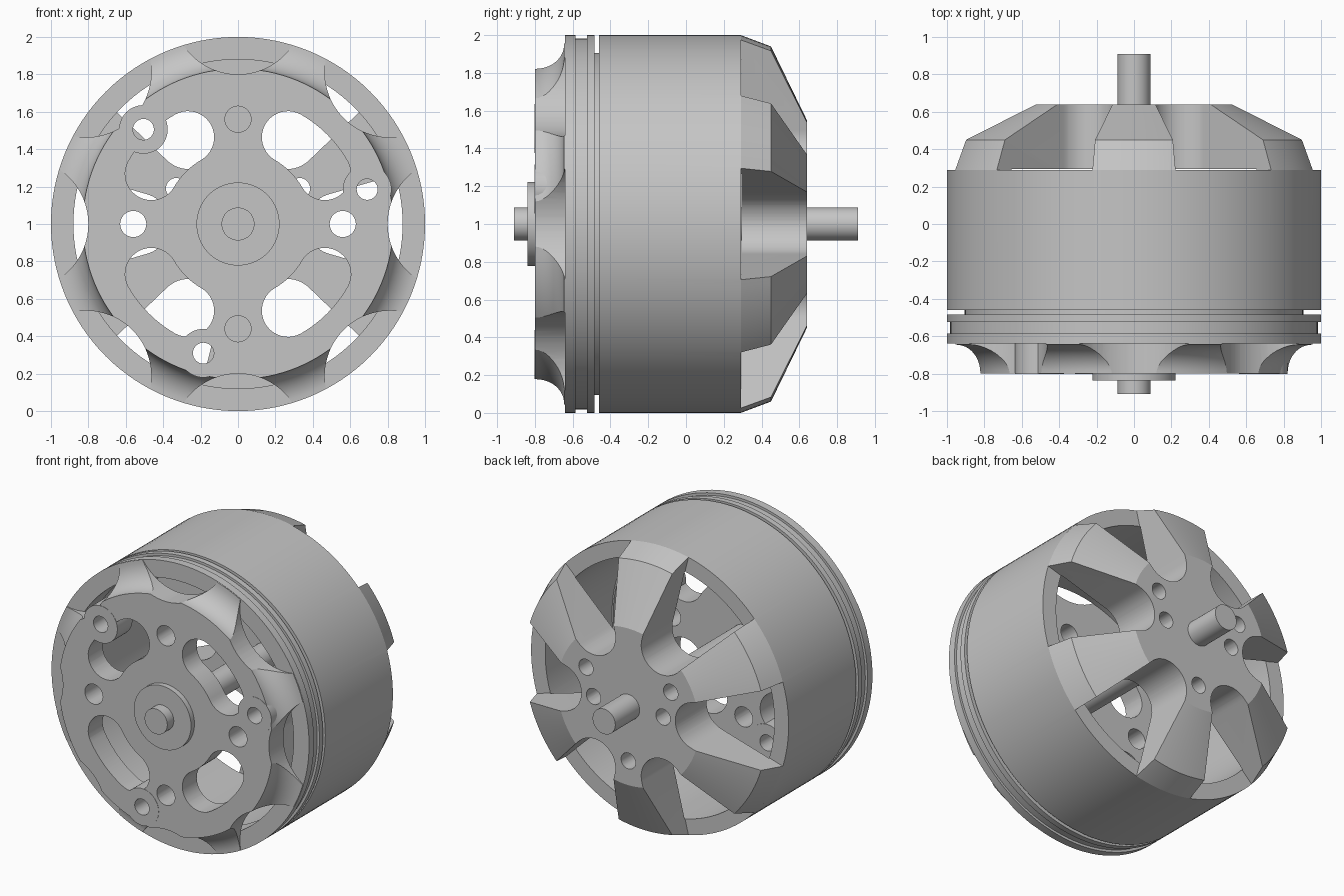
import bpy, bmesh, math
from mathutils import Vector

cube = bpy.data.objects.get("Cube")
if cube:
    bpy.data.objects.remove(cube, do_unlink=True)

GREY = (0.56, 0.56, 0.56, 1)
metal = bpy.data.materials.new("grey_metal")
metal.use_nodes = True
metal.diffuse_color = GREY
metal.node_tree.nodes["Principled BSDF"].inputs["Base Color"].default_value = GREY

SEGS = 128
CENTRE = Vector((0, 0, 1))


def make_object(name, bm):
    bmesh.ops.recalc_face_normals(bm, faces=bm.faces[:])
    mesh = bpy.data.meshes.new(name)
    bm.to_mesh(mesh)
    bm.free()
    mesh.materials.append(metal)
    obj = bpy.data.objects.new(name, mesh)
    bpy.context.collection.objects.link(obj)
    return obj


def lathe(name, profile, hollow=False):
    """Revolve (radius, y) points about the motor axis."""
    bm = bmesh.new()
    verts = [bm.verts.new((r, y, 1)) for r, y in profile]
    pairs = list(zip(verts, verts[1:]))
    if hollow:
        pairs.append((verts[-1], verts[0]))
    edges = [bm.edges.new(p) for p in pairs]
    bmesh.ops.spin(bm, geom=verts + edges, cent=CENTRE, axis=(0, 1, 0),
                   angle=math.tau, steps=SEGS, use_merge=True)
    bmesh.ops.remove_doubles(bm, verts=bm.verts[:], dist=0.0001)
    return make_object(name, bm)


def rod(name, radius, y0, y1):
    return lathe(name, [(0, y0), (radius, y0), (radius, y1), (0, y1)])


def prisms(name, outlines, y0, y1):
    """Extrude several flat outlines along y into one mesh."""
    bm = bmesh.new()
    for outline in outlines:
        a = [bm.verts.new((x, y0, 1 + z)) for x, z in outline]
        b = [bm.verts.new((x, y1, 1 + z)) for x, z in outline]
        bm.faces.new(a)
        bm.faces.new(b[::-1])
        for i in range(len(a)):
            j = (i + 1) % len(a)
            bm.faces.new((a[i], b[i], b[j], a[j]))
    return make_object(name, bm)


def polar(radius, degrees):
    t = math.radians(degrees)
    return radius * math.cos(t), radius * math.sin(t)


def arc(centre, radius, start, end, steps):
    pts = []
    for i in range(steps + 1):
        x, z = polar(radius, start + (end - start) * i / steps)
        pts.append((centre[0] + x, centre[1] + z))
    return pts


def circle(centre, radius, steps=32):
    return arc(centre, radius, 0, 360, steps)[:-1]


def turned(outline, degrees):
    c, s = polar(1, degrees)
    return [(x * c - z * s, x * s + z * c) for x, z in outline]


def combine(target, tool, operation):
    mod = target.modifiers.new("combine", 'BOOLEAN')
    mod.operation = operation
    mod.solver = 'EXACT'
    mod.object = tool
    bpy.context.view_layer.objects.active = target
    bpy.ops.object.modifier_apply(modifier=mod.name)
    bpy.data.objects.remove(tool, do_unlink=True)


# Mounting plate with a concave flare out to the base ring
flare = []
for i in range(13):
    t = math.pi / 2 * i / 12
    flare.append((0.998 - 0.168 * math.cos(t), -0.8 + 0.155 * math.sin(t)))
plate = lathe("mounting_plate",
              [(0, -0.8)] + flare + [(0.998, -0.64), (0, -0.64)])

# Eight scallops leave eight flared feet
scallop = circle((1.15, 0), 0.35, 64)
combine(plate, prisms("scallop_cutter",
                      [turned(scallop, 45 * k) for k in range(8)], -0.95, -0.6),
        'DIFFERENCE')

# Four curved slots
kidney = (arc((0, 0), 0.675, -15, 15, 12)
          + arc(polar(0.535, 15), 0.14, 15, 195, 20)[1:-1]
          + arc((0, 0), 0.395, 15, -15, 12)
          + arc(polar(0.535, -15), 0.14, 165, 345, 20)[1:-1])
combine(plate, prisms("slot_cutter",
                      [turned(kidney, 45 + 90 * k) for k in range(4)], -0.95, -0.6),
        'DIFFERENCE')

# Three screw bosses, then all the round holes
boss_spots = [polar(0.715, a) for a in (15, 135, 255)]
combine(plate, prisms("boss", [circle(p, 0.13, 48) for p in boss_spots],
                      -0.802, -0.635), 'UNION')
holes = [circle(p, 0.056) for p in boss_spots]
holes += [circle(polar(0.56, 90 * k), 0.07) for k in range(4)]
combine(plate, prisms("hole_cutter", holes, -0.95, -0.6), 'DIFFERENCE')

# Base ring with a shallow groove and a recessed gap below the bell
ring = lathe("base_ring", [
    (0.88, -0.64), (1, -0.64), (1, -0.585), (0.983, -0.585), (0.983, -0.525),
    (1, -0.525), (1, -0.485), (0.905, -0.485), (0.905, -0.45), (0.88, -0.45)],
    hollow=True)

# Rotating bell, chamfered towards a closed back hub
bell = lathe("bell", [
    (0, 0.64), (0.55, 0.64), (0.94, 0.45), (1, 0.29), (1, -0.46),
    (0.89, -0.46), (0.89, 0.295), (0, 0.295)])
slot = arc((0.53, 0), 0.165, 106, 254, 24) + [(1.1, -0.337), (1.1, 0.337)]
combine(bell, prisms("vent_cutter", [turned(slot, 60 * k) for k in range(6)],
                     0.29, 0.8), 'DIFFERENCE')
hub_spots = [polar(0.38, a) for a in (30, 150, 270)] + [(0.27, 0), (-0.27, 0)]
combine(bell, prisms("hub_hole_cutter", [circle(p, 0.056) for p in hub_spots],
                     0.2, 0.8), 'DIFFERENCE')

# Shaft and front collar
shaft = rod("shaft", 0.088, -0.91, 0.91)
collar = rod("front_collar", 0.222, -0.838, -0.79)

# Smooth the round surfaces, keep the edges crisp
for obj in (plate, ring, bell, shaft, collar):
    bpy.ops.object.select_all(action='DESELECT')
    obj.select_set(True)
    bpy.context.view_layer.objects.active = obj
    bpy.ops.object.shade_smooth_by_angle(angle=math.radians(15))
